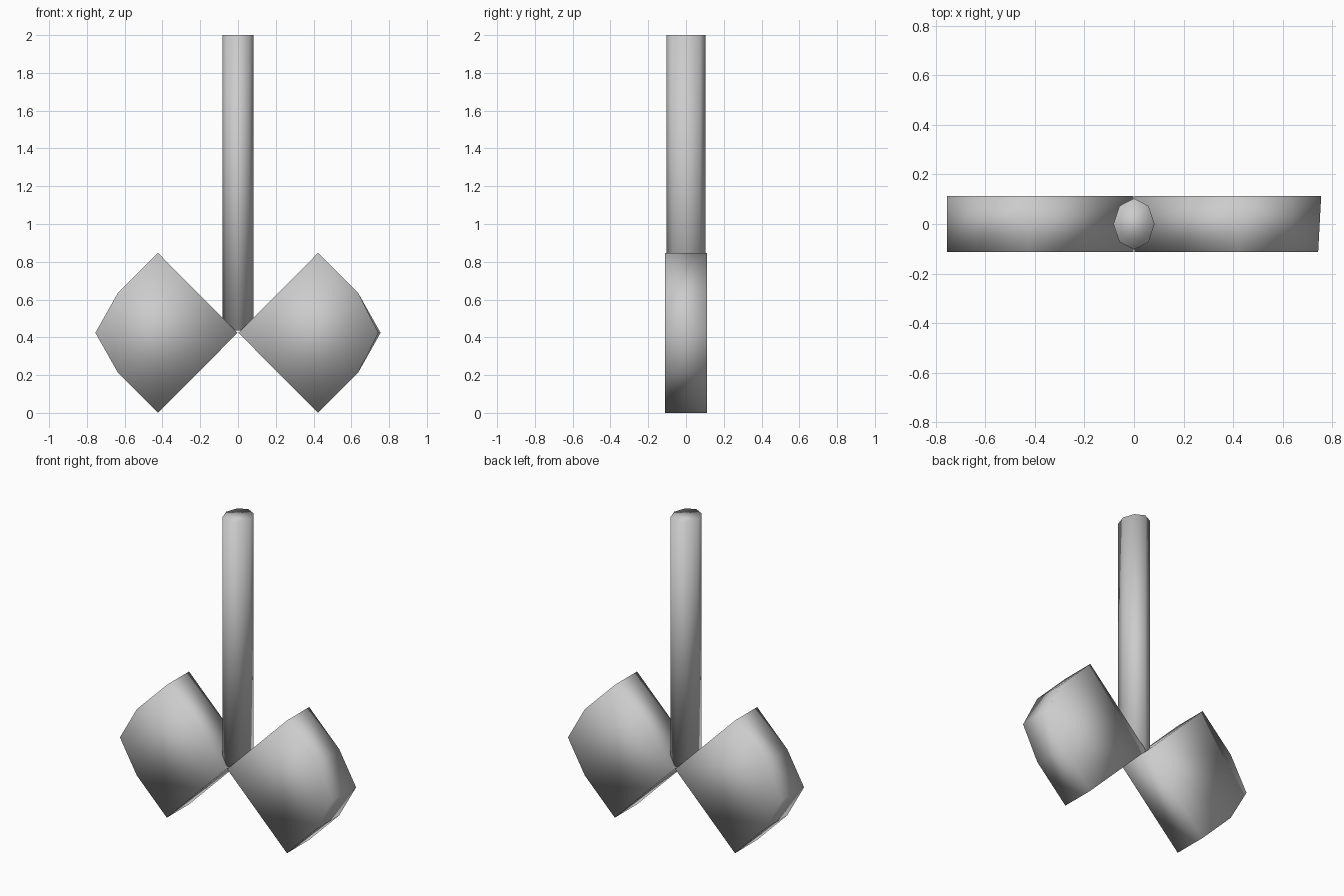
import bpy, bmesh, math

if "Cube" in bpy.data.objects:
    bpy.data.objects.remove(bpy.data.objects["Cube"])


def make_prism(name, near, far):
    """Closed smooth-shaded prism between two matching outlines."""
    bm = bmesh.new()
    a = [bm.verts.new(p) for p in near]
    b = [bm.verts.new(p) for p in far]
    n = len(a)
    bm.faces.new(a)
    bm.faces.new(b[::-1])
    for i in range(n):
        j = (i + 1) % n
        bm.faces.new((a[j], a[i], b[i], b[j]))
    bmesh.ops.recalc_face_normals(bm, faces=bm.faces[:])
    for f in bm.faces:
        f.smooth = True
    mesh = bpy.data.meshes.new(name)
    bm.to_mesh(mesh)
    bm.free()
    obj = bpy.data.objects.new(name, mesh)
    bpy.context.collection.objects.link(obj)
    return obj


# Upright shaft: slightly flattened octagon
def ring(z):
    return [(0.083 * math.cos(k * math.pi / 4),
             0.103 * math.sin(k * math.pi / 4), z) for k in range(8)]


make_prism("shaft", ring(0.437), ring(2.0))

# Two blades meeting at the hub, square inside with a blunt outer point
HALF_DEPTH = 0.112


def blade(name, side, front_tip):
    def outline(y, tip):
        pts = [(0.002, 0.424), (0.424, 0.847), (0.636, 0.635),
               (tip, 0.424), (0.636, 0.213), (0.424, 0.0)]
        return [(side * x, y, z) for x, z in pts]
    make_prism(name, outline(-HALF_DEPTH, front_tip), outline(HALF_DEPTH, 0.755))


blade("left_blade", -1, 0.755)
# the right blade's tip leans slightly inward at the front
blade("right_blade", 1, 0.743)
